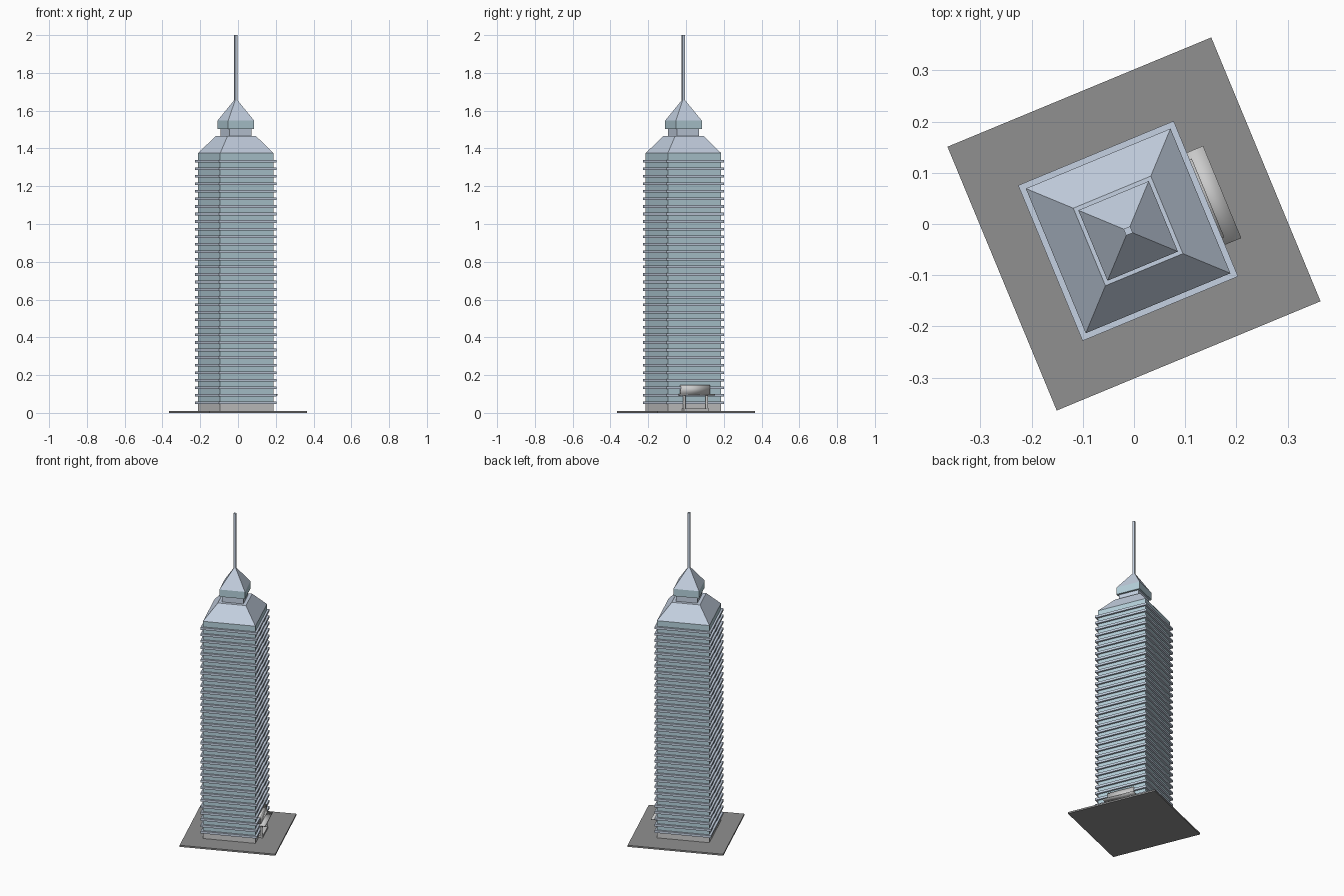
import bpy, bmesh, math
from mathutils import Matrix

if "Cube" in bpy.data.objects:
    bpy.data.objects.remove(bpy.data.objects["Cube"])

ANGLE = math.radians(22.5)
CENTRE = (-0.0115, -0.0135)


def material(name, rgb):
    m = bpy.data.materials.new(name)
    m.diffuse_color = (*rgb, 1)
    m.use_nodes = True
    m.node_tree.nodes["Principled BSDF"].inputs["Base Color"].default_value = m.diffuse_color
    return m


GLASS = material("blue_glass", (0.46, 0.63, 0.70))
TRIM = material("pale_steel", (0.56, 0.64, 0.76))
PAVING = material("paving", (0.28, 0.28, 0.28))


def add(name, bm, mat=None, centre=CENTRE):
    bmesh.ops.recalc_face_normals(bm, faces=bm.faces)
    mesh = bpy.data.meshes.new(name)
    bm.to_mesh(mesh)
    bm.free()
    ob = bpy.data.objects.new(name, mesh)
    bpy.context.collection.objects.link(ob)
    ob.location = (*centre, 0)
    ob.rotation_euler.z = ANGLE
    if mat:
        mesh.materials.append(mat)
    return ob


def square(name, r0, r1, z0, z1, mat=None, centre=CENTRE):
    """Square prism or frustum with half widths r0 (bottom) and r1 (top)."""
    bm = bmesh.new()
    rings = [[bm.verts.new((x * r, y * r, z)) for x, y in ((-1, -1), (1, -1), (1, 1), (-1, 1))]
             for r, z in ((r0, z0), (r1, z1))]
    bm.faces.new(rings[0])
    bm.faces.new(rings[1])
    for i in range(4):
        j = (i + 1) % 4
        bm.faces.new((rings[0][i], rings[0][j], rings[1][j], rings[1][i]))
    return add(name, bm, mat, centre)


def box(name, x, y, z, mat=None):
    """Box from (min, max) ranges in the tower's own axes."""
    bm = bmesh.new()
    size = [b - a for a, b in (x, y, z)]
    mid = [(a + b) / 2 for a, b in (x, y, z)]
    bmesh.ops.create_cube(bm, size=1, matrix=Matrix.Translation(mid) @ Matrix.Diagonal((*size, 1)))
    return add(name, bm, mat)


# Ground plate, lobby and glass shaft
square("base_plate", 0.279, 0.279, 0, 0.01, PAVING, (0, 0))
square("lobby", 0.153, 0.153, 0.01, 0.048)
square("glass_shaft", 0.153, 0.153, 0.048, 1.375, GLASS)

# Floor ledges stacked up the shaft
ledges = square("floor_ledges", 0.1645, 0.1645, 0.046, 0.060, TRIM)
arr = ledges.modifiers.new("stack", 'ARRAY')
arr.count = 33
arr.use_relative_offset = False
arr.use_constant_offset = True
arr.constant_offset_displace = (0, 0, 0.04)

# Stepped crown and mast
square("lower_roof", 0.153, 0.082, 1.375, 1.465, TRIM)
square("crown_neck", 0.063, 0.063, 1.465, 1.502, TRIM)
square("crown_room", 0.0745, 0.0745, 1.502, 1.547, GLASS)
square("upper_roof", 0.0745, 0.007, 1.547, 1.655, TRIM)
square("mast", 0.007, 0.007, 1.655, 2.0, TRIM)

# Entrance on the right side: canopy, parapet above it, posts and step
canopy = box("entrance_canopy", (0.150, 0.199), (-0.0975, 0.0975), (0.093, 0.100))
parapet = box("canopy_parapet", (0.150, 0.169), (-0.083, 0.083), (0.100, 0.147))
for ob in (canopy, parapet):
    ob.data.polygons.foreach_set("use_smooth", [True] * len(ob.data.polygons))
for side, y in (("left", -0.065), ("right", 0.065)):
    bm = bmesh.new()
    bmesh.ops.create_cone(bm, cap_ends=True, segments=12, radius1=0.007, radius2=0.007,
                          depth=0.083, matrix=Matrix.Translation((0.167, y, 0.0515)))
    add(side + "_entrance_post", bm)
box("entrance_step", (0.150, 0.178), (-0.072, 0.072), (0.010, 0.022))
